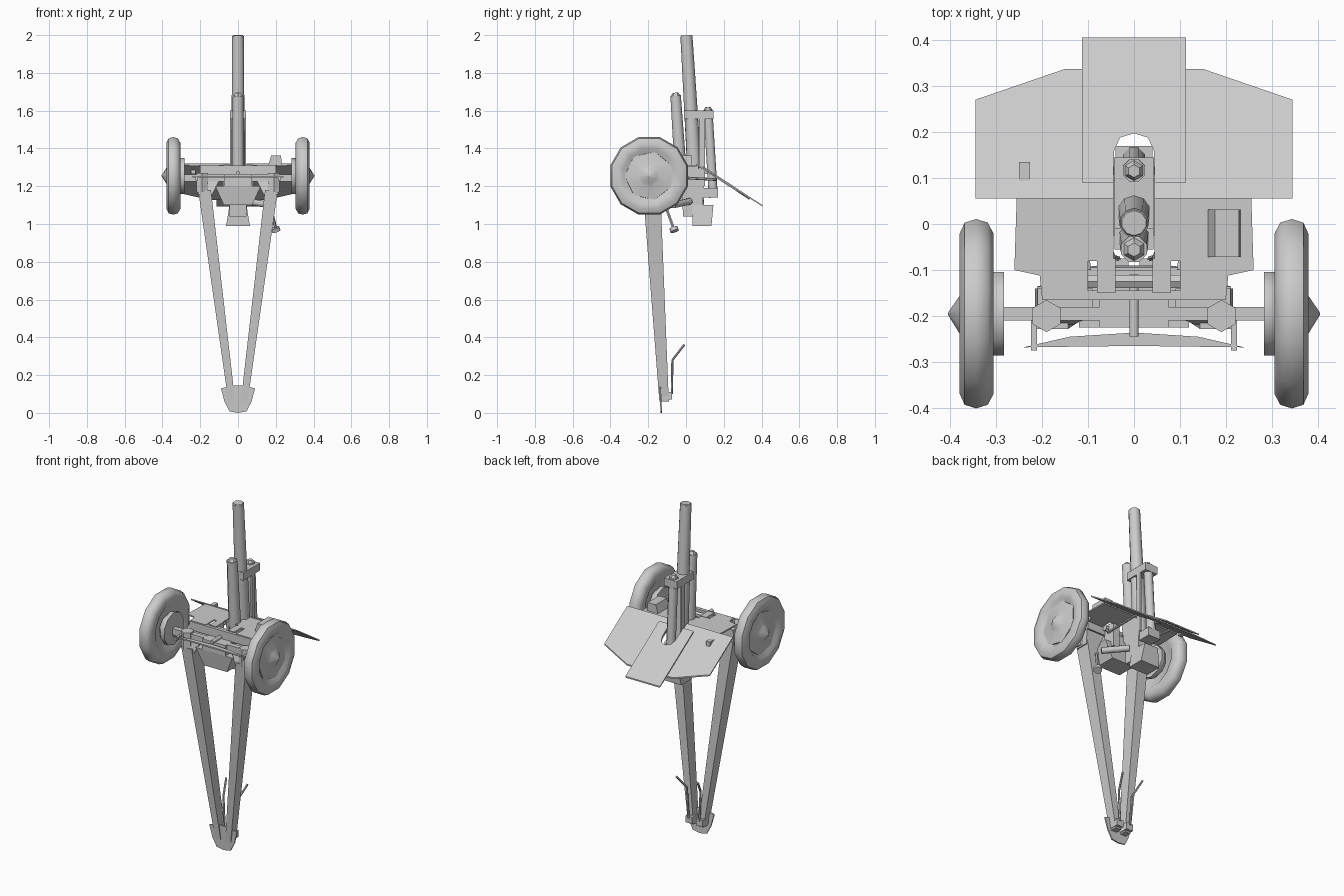
import bpy, bmesh, math
from mathutils import Vector

if "Cube" in bpy.data.objects:
    bpy.data.objects.remove(bpy.data.objects["Cube"])

GREY = bpy.data.materials.new("light grey paint")
GREY.diffuse_color = (0.6, 0.6, 0.6, 1)
GREY.use_nodes = True
GREY.node_tree.nodes["Principled BSDF"].inputs["Base Color"].default_value = GREY.diffuse_color


def finish(name, bm, mirror=False):
    bmesh.ops.recalc_face_normals(bm, faces=bm.faces)
    me = bpy.data.meshes.new(name)
    bm.to_mesh(me)
    bm.free()
    me.materials.append(GREY)
    ob = bpy.data.objects.new(name, me)
    bpy.context.collection.objects.link(ob)
    bpy.ops.object.select_all(action='DESELECT')
    ob.select_set(True)
    bpy.context.view_layer.objects.active = ob
    bpy.ops.object.shade_smooth_by_angle(angle=math.radians(48))
    if mirror:
        ob.modifiers.new("mirror", 'MIRROR').use_mirror_merge = False
    return ob


def skin(name, rings, mirror=False, closed=False):
    """Join equal rings of points with quads, capping the ends."""
    bm = bmesh.new()
    vs = [[bm.verts.new(p) for p in r] for r in rings]
    n = len(vs[0])
    pairs = list(zip(vs, vs[1:])) + ([(vs[-1], vs[0])] if closed else [])
    for a, b in pairs:
        for i in range(n):
            j = (i + 1) % n
            bm.faces.new((a[i], a[j], b[j], b[i]))
    if not closed:
        bm.faces.new(vs[0])
        bm.faces.new(vs[-1])
    return finish(name, bm, mirror)


def tube(name, a, b, r, r2=None, sides=8, mirror=False):
    a, b = Vector(a), Vector(b)
    r2 = r if r2 is None else r2
    q = (b - a).to_track_quat('Z', 'Y')
    angs = [math.tau * (i + 0.5) / sides for i in range(sides)]
    rings = [[c + q @ Vector((rad * math.cos(t), rad * math.sin(t), 0)) for t in angs]
             for c, rad in ((a, r), (b, r2))]
    return skin(name, rings, mirror)


def beam(name, a, ha, b, hb, mirror=False):
    """Tapered square beam; ha and hb are half sizes in x and y at each end."""
    rings = [[(c[0] + sx * h[0], c[1] + sy * h[1], c[2])
              for sx, sy in ((-1, -1), (1, -1), (1, 1), (-1, 1))]
             for c, h in ((a, ha), (b, hb))]
    return skin(name, rings, mirror)


def box(name, x, y, z, mirror=False):
    cx, cy = (x[0] + x[1]) / 2, (y[0] + y[1]) / 2
    h = (abs(x[1] - x[0]) / 2, abs(y[1] - y[0]) / 2)
    return beam(name, (cx, cy, z[0]), h, (cx, cy, z[1]), h, mirror)


def plate(name, pts, height, thick=0.008):
    """Mirrored flat plate, outlined in plan and raised by a height rule."""
    return skin(name, [[(x, y, height(y) + d) for x, y in pts] for d in (0, thick)], True)


def lathe(name, profile, y, z, sides=12, mirror=True):
    """Turn (x, radius) points about a sideways axle."""
    rings = [[(x, y + r * math.cos(t), z + r * math.sin(t))
              for t in [math.tau * (i + 0.5) / sides for i in range(sides)]]
             for x, r in profile]
    return skin(name, rings, mirror)


# Wheels, hubs and brake drums
WY, WZ = -0.195, 1.255
lathe("wheel", [(0.325, 0.115), (0.308, 0.14), (0.305, 0.18), (0.318, 0.205), (0.343, 0.213),
                (0.368, 0.205), (0.379, 0.18), (0.376, 0.145), (0.355, 0.12)], WY, WZ)
lathe("wheel_disc", [(0.335, 0.135), (0.362, 0.13), (0.372, 0.06), (0.378, 0.045), (0.404, 0.003)],
      WY, WZ, 7)
lathe("brake_drum", [(0.282, 0.095), (0.305, 0.095), (0.33, 0.07)], WY, WZ, 10)

# Axle and lower carriage
box("axle_beam", (-0.29, 0.29), (-0.21, -0.18), (1.225, 1.262))
beam("lower_carriage", (0, -0.15, 1.10), (0.075, 0.06), (0, -0.16, 1.20), (0.12, 0.065))
box("carriage_head", (-0.075, 0.075), (-0.225, -0.1), (1.2, 1.262))
beam("carriage_arm", (0.175, -0.18, 1.16), (0.04, 0.04), (0.15, -0.17, 1.25), (0.06, 0.03), True)
tube("trail_hinge", (0.19, -0.20, 1.17), (0.19, -0.20, 1.27), 0.035, sides=6, mirror=True)
tube("pivot_pin", (0, -0.245, 1.27), (0, -0.11, 1.27), 0.011)
box("cross_beam", (-0.2, 0.2), (-0.165, -0.145), (1.26, 1.31))

# Narrow front strip and its brackets
plate("front_strip", [(0, -0.265), (0.24, -0.268), (0.14, -0.245), (0, -0.236)], lambda y: 1.245)
box("strip_bracket", (0.211, 0.224), (-0.275, -0.19), (1.23, 1.25), True)

# Folded shield with a notch for the barrel
slope = lambda y: 1.312 - 0.655 * (y - 0.055)
notch = [(0, 0.197), (0.03, 0.188), (0.043, 0.16)]
plate("shield_upper", notch + [(0.045, 0.055), (0.345, 0.055), (0.345, 0.27), (0.15, 0.337),
                               (0, 0.337)], slope)
plate("shield_lower", [(0.045, 0.055), (0.255, 0.055), (0.26, -0.1), (0.205, -0.112),
                       (0.2, -0.16), (0.1, -0.16), (0.1, -0.08), (0.045, -0.08)],
      lambda y: 1.305)
plate("shield_flap", notch + [(0.045, 0.09), (0.113, 0.09), (0.113, 0.405), (0, 0.405)],
      lambda y: slope(y) + 0.009)
beam("shield_hatch", (-0.238, 0.115, 1.265), (0.012, 0.02), (-0.238, 0.115, 1.295), (0.012, 0.02))
beam("sight_box", (0.196, -0.02, 1.31), (0.036, 0.052), (0.202, -0.02, 1.362), (0.026, 0.052))

# Barrel, sleeve and breech along the tilted bore
bore = lambda z: (0, 0.002 + 0.06 * (2.0 - z), z)
tube("barrel", bore(1.1), bore(1.995), 0.04, 0.032, 10)
tube("barrel_bore", bore(1.99), bore(2.0), 0.032, 0.027, 10)
tube("barrel_sleeve", bore(1.12), bore(1.57), 0.042, 0.038, 8)
beam("breech_ring", (0, 0.035, 1.04), (0.045, 0.05), (0, 0.035, 1.2), (0.045, 0.06))
beam("breech_block", (0, 0.085, 0.99), (0.063, 0.05), (0, 0.09, 1.1), (0.045, 0.055))

# Recoil cylinders, bands and cradle
tube("front_recoil_cylinder", (0, -0.018, 1.12), (0, -0.055, 1.68), 0.036, 0.03)
tube("front_cylinder_cap", (0, -0.055, 1.68), (0, -0.056, 1.695), 0.025, 0.015, 6)
tube("rear_recoil_cylinder", (0, 0.145, 1.14), (0, 0.116, 1.605), 0.026)
tube("rear_cylinder_cap", (0, 0.116, 1.605), (0, 0.115, 1.62), 0.022, 0.014, 6)
box("cylinder_band", (-0.042, 0.042), (-0.01, 0.145), (1.555, 1.6))
beam("cradle", (0, 0.025, 1.18), (0.042, 0.06), (0, 0.005, 1.31), (0.042, 0.06))
beam("rear_mount", (0, 0.125, 1.14), (0.04, 0.045), (0, 0.125, 1.19), (0.04, 0.045))
box("cradle_rail", (0.03, 0.042), (0.07, 0.1), (1.2, 1.57), True)

# Trunnion supports and elevating gear
box("trunnion_support", (0.04, 0.08), (-0.15, -0.075), (1.17, 1.315), True)
tube("trunnion_bar", (-0.1, -0.125, 1.29), (0.1, -0.125, 1.29), 0.016, sides=6)
tube("elevating_arm", (0.05, 0.02, 1.12), (0.17, -0.07, 1.1), 0.018, sides=8)
tube("handwheel_shaft", (0.17, -0.11, 1.1), (0.2, -0.065, 0.975), 0.008, sides=6)
tube("handwheel", (0.197, -0.066, 0.98), (0.203, -0.06, 0.962), 0.024, sides=8)
tube("shield_brace", (0.1, -0.1, 1.25), (0.12, 0.16, 1.235), 0.007, sides=6, mirror=True)

# Trail legs, spade and handspikes
beam("trail_leg", (0.033, -0.116, 0.06), (0.018, 0.025), (0.177, -0.182, 1.18), (0.034, 0.046), True)
spade = [(0, 0.0), (0.045, 0.008), (0.072, 0.06), (0.09, 0.13), (0.03, 0.145), (0, 0.145)]
skin("spade", [[(x, -0.135 - 0.04 * z + d, z) for x, z in spade] for d in (0, 0.008)], True)
box("trail_foot", (0.012, 0.055), (-0.135, -0.075), (0.07, 0.11), True)
path = [(0.035, -0.075, 0.1), (0.045, -0.072, 0.28), (0.07, -0.01, 0.36)]
for i in range(2):
    tube("handspike", path[i], path[i + 1], 0.006, sides=6, mirror=True)
